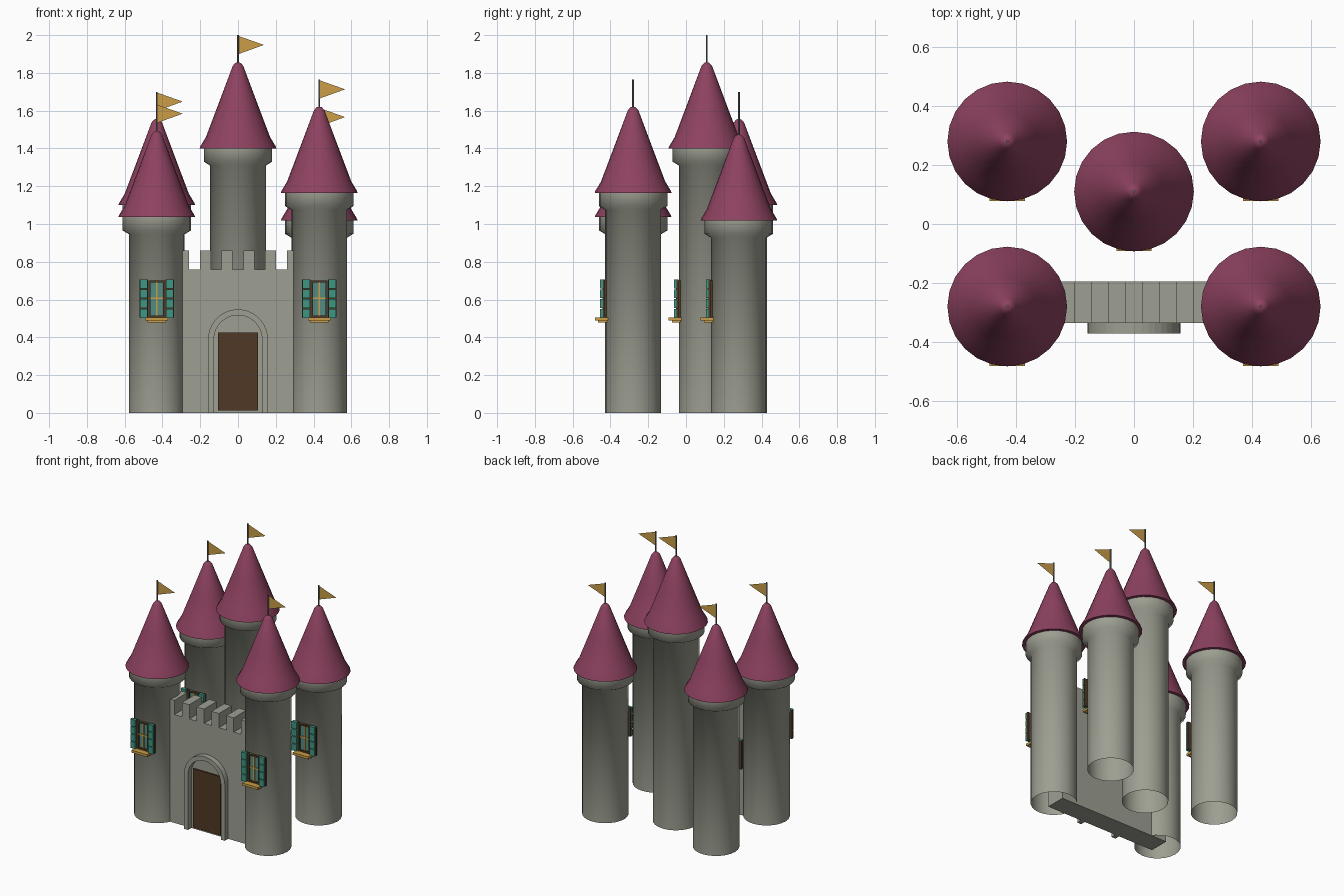
import bpy, bmesh, math

if "Cube" in bpy.data.objects:
    bpy.data.objects.remove(bpy.data.objects["Cube"])


def srgb(r, g, b):
    f = lambda c: c / 12.92 if c <= 0.04045 else ((c + 0.055) / 1.055) ** 2.4
    return tuple(f(c / 255) for c in (r, g, b)) + (1.0,)


def material(name, *rgb):
    m = bpy.data.materials.new(name)
    m.diffuse_color = srgb(*rgb)
    m.use_nodes = True
    m.node_tree.nodes["Principled BSDF"].inputs["Base Color"].default_value = m.diffuse_color
    return m


STONE = material("stone", 158, 159, 146)
ROOF = material("plum_roof", 142, 66, 96)
GOLD = material("gold", 202, 157, 72)
TEAL = material("teal_paint", 64, 150, 130)
WOOD = material("dark_wood", 80, 57, 38)
IRON = material("grey_metal", 105, 106, 104)
GLASS = material("window_glass", 84, 140, 132)


def finish(name, bm, mat, smooth=None):
    bmesh.ops.recalc_face_normals(bm, faces=bm.faces)
    me = bpy.data.meshes.new(name)
    bm.to_mesh(me)
    bm.free()
    me.materials.append(mat)
    ob = bpy.data.objects.new(name, me)
    bpy.context.collection.objects.link(ob)
    if smooth:
        bpy.ops.object.select_all(action='DESELECT')
        ob.select_set(True)
        bpy.context.view_layer.objects.active = ob
        bpy.ops.object.shade_smooth_by_angle(angle=math.radians(smooth))
    return ob


def boxes(name, spans, mat):
    """One object from boxes given as (x0, x1, y0, y1, z0, z1)."""
    bm = bmesh.new()
    for x0, x1, y0, y1, z0, z1 in spans:
        for v in bmesh.ops.create_cube(bm, size=1)["verts"]:
            v.co = (x1 if v.co.x > 0 else x0, y1 if v.co.y > 0 else y0,
                    z1 if v.co.z > 0 else z0)
    return finish(name, bm, mat)


def lathe(name, profile, x, y, mat, sides=24, smooth=75):
    """Revolve (radius, z) points around a vertical axis at x, y."""
    bm = bmesh.new()
    vs = [bm.verts.new((x + r, y, z)) for r, z in profile]
    edges = [bm.edges.new(p) for p in zip(vs, vs[1:])]
    bmesh.ops.spin(bm, geom=vs + edges, cent=(x, y, 0), axis=(0, 0, 1),
                   angle=2 * math.pi, steps=sides, use_duplicate=False)
    bmesh.ops.remove_doubles(bm, verts=bm.verts, dist=1e-4)
    return finish(name, bm, mat, smooth)


def window(tag, x, y):
    """Window with frame, glazing bars, sill and open shutters, facing -y."""
    z0, z1 = 0.505, 0.70
    boxes(tag + "_window_glass", [(x - .036, x + .036, y - .152, y - .13, z0, z1)], GLASS)
    boxes(tag + "_window_frame", [
        (x - .045, x - .034, y - .162, y - .12, z0, z1),
        (x + .034, x + .045, y - .162, y - .12, z0, z1),
        (x - .045, x + .045, y - .162, y - .12, z1 - .011, z1),
        (x - .045, x + .045, y - .162, y - .12, z0, z0 + .011)], WOOD)
    boxes(tag + "_window_bars", [
        (x - .005, x + .005, y - .158, y - .15, z0 + .011, z1 - .011),
        (x - .034, x + .034, y - .158, y - .15, .602, .612)], GOLD)
    boxes(tag + "_window_sill", [
        (x - .06, x + .06, y - .202, y - .13, .488, .505),
        (x - .05, x + .05, y - .185, y - .13, .478, .488)], GOLD)
    panels, backs = [], []
    for s in (-1, 1):
        a, b = sorted((x + s * .050, x + s * .088))
        backs.append((a - .003, b + .003, y - .160, y - .150, .505, .705))
        for i in range(4):
            zb = .503 + i * .052
            panels.append((a, b, y - .174, y - .155, zb, zb + .047))
    boxes(tag + "_shutter_panels", panels, TEAL)
    boxes(tag + "_shutter_backs", backs, WOOD)


def tower(tag, x, y, eave):
    # open stone shaft with an overhanging collar
    lathe(tag + "_tower", [(.148, 0), (.148, eave - .09), (.181, eave - .07),
                           (.181, eave)], x, y, STONE)
    # flared conical roof with a closed underside
    top = eave + .457
    lathe(tag + "_roof", [(.0, eave), (.203, eave), (.200, eave + .01),
                          (.170, eave + .06), (.100, eave + .245), (.028, top - .02),
                          (.014, top - .004), (0, top)], x, y, ROOF)
    # pole and pennant
    tip = top + .143
    lathe(tag + "_flagpole", [(0, top - .02), (.005, top - .02), (.005, tip), (0, tip)],
          x, y, IRON, 8, 40)
    bm = bmesh.new()
    bm.faces.new([bm.verts.new(p) for p in ((x + .004, y, tip - .1), (x + .137, y, tip - .052),
                                            (x + .004, y, tip - .005))])
    finish(tag + "_flag", bm, GOLD)
    window(tag, x, y)


tower("centre", 0, .11, 1.40)
tower("front_right", .43, -.28, 1.165)
tower("front_left", -.43, -.28, 1.036)
tower("back_left", -.43, .28, 1.10)
tower("back_right", .43, .28, 1.018)

# curtain wall and its battlements, as one stepped outline pushed back
outline = [(-.43, 0), (-.43, .76)]
for i in range(6):
    c = -.2875 + i * .115
    outline += [(c - .029, .76), (c - .029, .86), (c + .029, .86), (c + .029, .76)]
outline += [(.43, .76), (.43, 0)]


def extruded(name, pts, y0, y1, mat):
    bm = bmesh.new()
    f = bm.faces.new([bm.verts.new((px, y0, pz)) for px, pz in pts])
    new = bmesh.ops.extrude_face_region(bm, geom=[f])["geom"]
    bmesh.ops.translate(bm, vec=(0, y1 - y0, 0),
                        verts=[g for g in new if isinstance(g, bmesh.types.BMVert)])
    return finish(name, bm, mat)


extruded("battlement_wall", outline, -.335, -.195, STONE)


def arch(r, spring, n=20):
    return [(-r, 0)] + [(-r * math.cos(math.pi * i / n), spring + r * math.sin(math.pi * i / n))
                        for i in range(n + 1)] + [(r, 0)]


# raised stone surround and the door inside it
extruded("door_surround", arch(.158, .39) + arch(.127, .39)[::-1], -.372, -.33, STONE)
boxes("door", [(-.107, .107, -.346, -.33, .013, .425)], WOOD)
